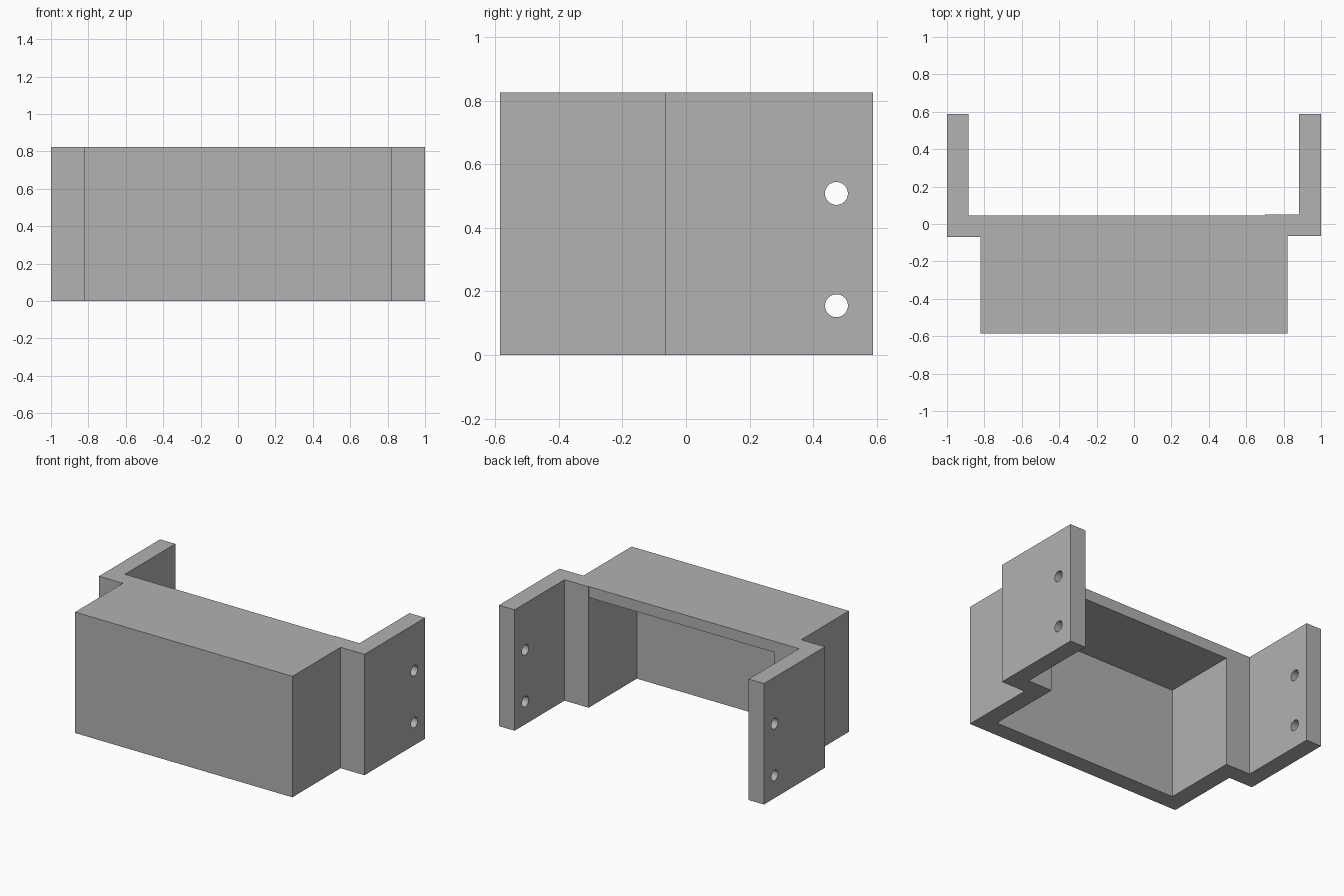
import bpy, bmesh
from math import pi, radians

cube = bpy.data.objects.get("Cube")
if cube:
    bpy.data.objects.remove(cube, do_unlink=True)

HEIGHT = 0.825
ROOF = 0.075       # thickness of the top plate

grey = bpy.data.materials.new("plain grey")
grey.use_nodes = True
colour = (0.445, 0.445, 0.445, 1)
grey.diffuse_color = colour
grey.node_tree.nodes["Principled BSDF"].inputs["Base Color"].default_value = colour


def extrude_outline(name, outline, z0, z1):
    """Solid prism from a counter-clockwise plan outline."""
    bm = bmesh.new()
    base = bm.faces.new([bm.verts.new((x, y, z0)) for x, y in outline])
    top = bmesh.ops.extrude_face_region(bm, geom=[base])["geom"]
    bmesh.ops.translate(bm, vec=(0, 0, z1 - z0),
                        verts=[v for v in top if isinstance(v, bmesh.types.BMVert)])
    bmesh.ops.recalc_face_normals(bm, faces=bm.faces)
    mesh = bpy.data.meshes.new(name)
    bm.to_mesh(mesh)
    bm.free()
    obj = bpy.data.objects.new(name, mesh)
    bpy.context.collection.objects.link(obj)
    return obj


def cut(target, cutter):
    """Subtract the cutter, then discard it."""
    cutter.hide_render = True
    mod = target.modifiers.new("cut", "BOOLEAN")
    mod.operation = "DIFFERENCE"
    mod.solver = "EXACT"
    mod.object = cutter
    bpy.ops.object.select_all(action="DESELECT")
    bpy.context.view_layer.objects.active = target
    target.select_set(True)
    bpy.ops.object.modifier_apply(modifier=mod.name)
    bpy.data.objects.remove(cutter, do_unlink=True)


# Whole bracket: front box, side shoulders and rear arms
outline = [
    (-0.82, -0.585), (0.82, -0.585), (0.82, -0.065), (1, -0.065),
    (1, 0.588), (0.882, 0.588), (0.882, 0.05), (0.70, 0.05), (0.70, 0.045),
    (-0.885, 0.045), (-0.885, 0.588), (-1, 0.588), (-1, -0.07), (-0.82, -0.07),
]
bracket = extrude_outline("mounting_bracket", outline, 0, HEIGHT)
bracket.data.materials.append(grey)

# Cavity, open at the bottom and back
cavity = [(-0.70, -0.47), (0.70, -0.47), (0.70, 0.3), (-0.70, 0.3)]
cut(bracket, extrude_outline("cavity_cutter", cavity, -0.2, HEIGHT - ROOF))

# Screw holes through both arms
for z in (0.155, 0.508):
    bpy.ops.mesh.primitive_cylinder_add(vertices=32, radius=0.036, depth=2.4,
                                        location=(0, 0.473, z), rotation=(0, pi / 2, 0))
    cut(bracket, bpy.context.object)

bpy.ops.object.shade_smooth_by_angle(angle=radians(30))
